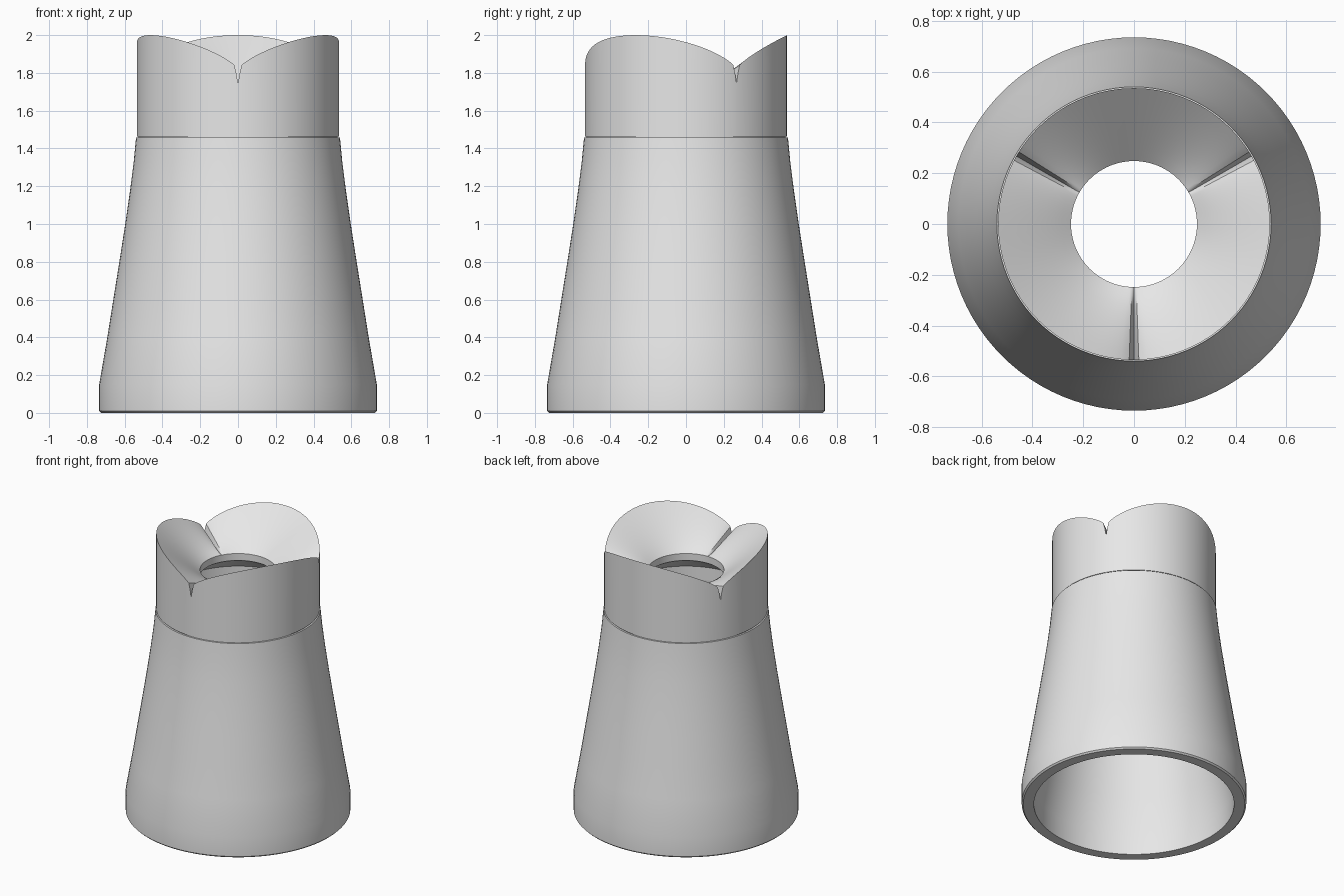
import bpy
import math

if "Cube" in bpy.data.objects:
    bpy.data.objects.remove(bpy.data.objects["Cube"])

grey = bpy.data.materials.new("light grey")
grey.diffuse_color = (0.8, 0.8, 0.8, 1)
grey.use_nodes = True
grey.node_tree.nodes["Principled BSDF"].inputs["Base Color"].default_value = grey.diffuse_color

# Angles: three lobes with samples bunched up near the seams between them
STEPS = 36
angles = []
for centre in (-30, 90, 210):
    for i in range(STEPS):
        phi = 60 * math.sin(math.radians(-90 + 180 * i / STEPS))
        angles.append((math.radians(centre + phi), phi))
even = [(2 * math.pi * i / 96, 0) for i in range(96)]


def rim_height(phi):
    """Top edge of a lobe, phi degrees away from its middle."""
    u = max(0.0, (math.cos(math.radians(phi)) - 0.5) / 0.5)
    notch = max(0.0, 1 - (60 - abs(phi)) / 2.2) ** 1.5
    return 1.82 + 0.18 * u ** 0.75 - 0.08 * notch


def revolve(name, profile, columns):
    """Closed profile of (radius, height, lobe share) turned about z."""
    n, m = len(profile), len(columns)
    verts = []
    for a, phi in columns:
        for r, z, share in profile:
            height = z + share * (rim_height(phi) - z)
            verts.append((r * math.cos(a), r * math.sin(a), height))
    faces = []
    for i in range(m):
        k = (i + 1) % m
        for j in range(n):
            l = (j + 1) % n
            faces.append((i * n + j, k * n + j, k * n + l, i * n + l))
    mesh = bpy.data.meshes.new(name)
    mesh.from_pydata(verts, [], faces)
    mesh.materials.append(grey)
    ob = bpy.data.objects.new(name, mesh)
    bpy.context.collection.objects.link(ob)
    bpy.ops.object.select_all(action='DESELECT')
    ob.select_set(True)
    bpy.context.view_layer.objects.active = ob
    bpy.ops.object.shade_smooth_by_angle(angle=math.radians(30))
    return ob


# Flared hollow body: outer wall going up, inner wall coming down
outer = [(0.735, 0.15), (0.692, 0.4), (0.657, 0.62), (0.625, 0.82),
         (0.597, 1.0), (0.571, 1.18), (0.552, 1.33), (0.54, 1.457)]
wall = 0.08
body = [(0.725, 0.0, 0), (0.735, 0.01, 0)]
body += [(r, z, 0) for r, z in outer]
body += [(r - wall, z, 0) for r, z in reversed(outer)]
body += [(0.655, 0.0, 0)]
revolve("flared_body", body, even)

# Crown: thin joint groove, collar, lobed funnel, centre hole, underside
crown = [(0.46, 1.457, 0), (0.528, 1.457, 0), (0.528, 1.463, 0),
         (0.535, 1.463, 0), (0.535, 1.74, 1)]
FUNNEL = 8
for i in range(1, FUNNEL + 1):
    s = 1 - i / FUNNEL
    crown.append((0.248 + 0.287 * s, 1.74, s))
crown += [(0.248, 1.69, 0), (0.46, 1.55, 0)]
revolve("lobed_crown", crown, angles)
